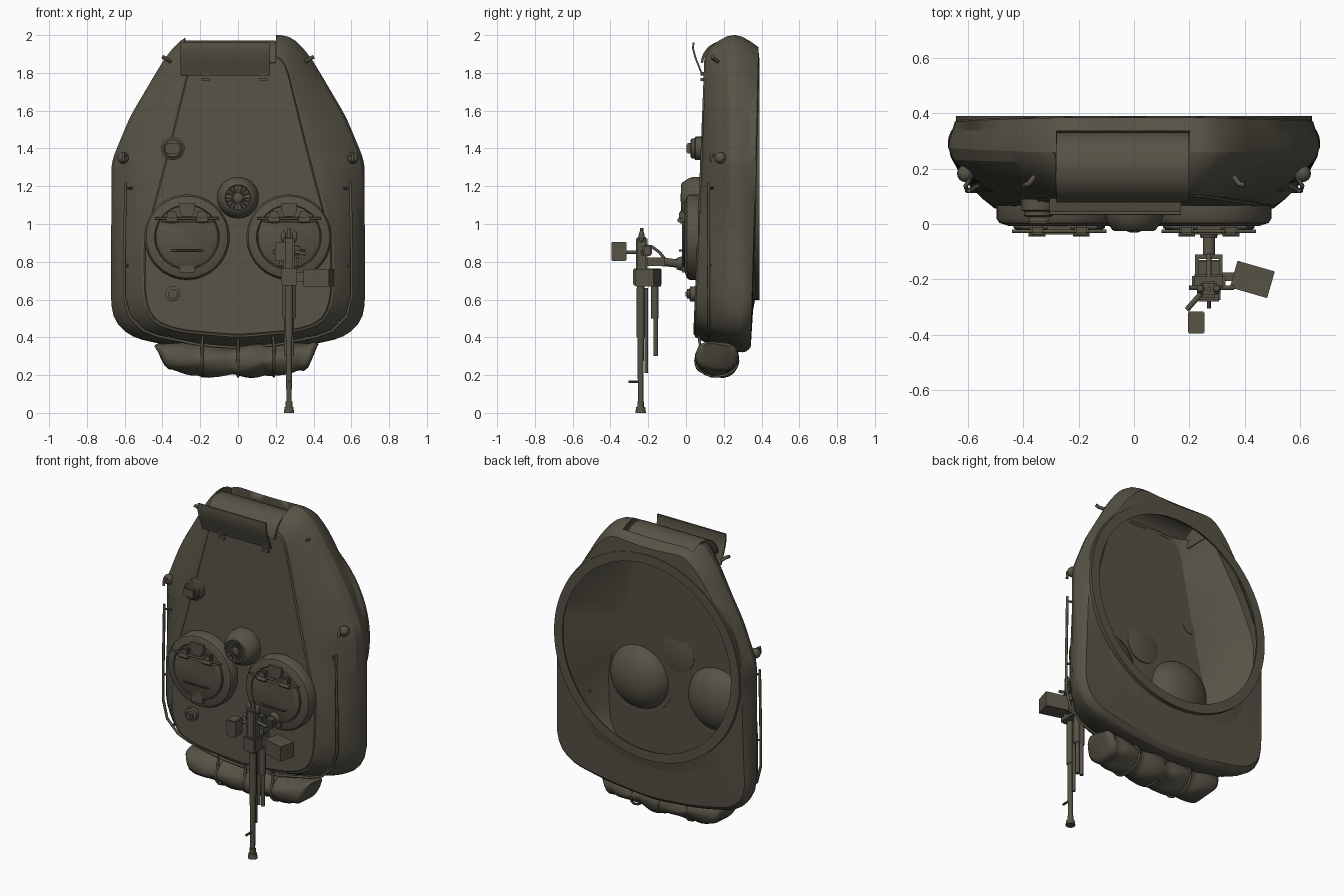
import bpy, bmesh, math
from mathutils import Vector, Matrix
from mathutils.geometry import intersect_line_line_2d as cross2d

cube = bpy.data.objects.get("Cube")
if cube:
    bpy.data.objects.remove(cube, do_unlink=True)

olive = bpy.data.materials.new("olive_drab")
olive.use_nodes = True
olive.diffuse_color = (0.092, 0.085, 0.06, 1)
olive.node_tree.nodes["Principled BSDF"].inputs["Base Color"].default_value = olive.diffuse_color


def finish(name, bm, angle=35):
    bmesh.ops.recalc_face_normals(bm, faces=bm.faces)
    me = bpy.data.meshes.new(name)
    bm.to_mesh(me)
    bm.free()
    me.materials.append(olive)
    me.shade_smooth()
    me.set_sharp_from_angle(angle=math.radians(angle))
    ob = bpy.data.objects.new(name, me)
    bpy.context.collection.objects.link(ob)
    return ob


def loft(name, rings, angle=35):
    bm = bmesh.new()
    rows = [[bm.verts.new(p) for p in ring] for ring in rings]
    n = len(rows[0])
    for a, b in zip(rows, rows[1:]):
        for i in range(n):
            j = (i + 1) % n
            bm.faces.new((a[i], a[j], b[j], b[i]))
    bm.faces.new(rows[0])
    bm.faces.new(rows[-1])
    return finish(name, bm, angle)


def lathe(name, x, z, profile, n=32):
    """Revolve (radius, y) pairs about an axis along y."""
    turn = [2 * math.pi * i / n for i in range(n)]
    return loft(name, [[(x + r * math.cos(t), y, z + r * math.sin(t)) for t in turn] for r, y in profile])


def box(name, c, size, spin=0, bevel=0.0):
    bm = bmesh.new()
    bmesh.ops.create_cube(bm, size=1)
    bmesh.ops.scale(bm, vec=size, verts=bm.verts)
    if bevel:
        bmesh.ops.bevel(bm, geom=bm.edges[:], offset=bevel, segments=2, affect='EDGES')
    bmesh.ops.transform(bm, matrix=Matrix.Translation(c) @ Matrix.Rotation(spin, 4, 'Z'), verts=bm.verts)
    return finish(name, bm)


def rod(name, p, q, r, r2=None, n=14):
    p, q = Vector(p), Vector(q)
    bm = bmesh.new()
    bmesh.ops.create_cone(bm, cap_ends=True, segments=n, radius1=r, radius2=r if r2 is None else r2, depth=(q - p).length)
    rot = (q - p).to_track_quat('Z', 'Y').to_matrix().to_4x4()
    bmesh.ops.transform(bm, matrix=Matrix.Translation((p + q) / 2) @ rot, verts=bm.verts)
    return finish(name, bm)


def ball(name, c, r, scale=(1, 1, 1)):
    bm = bmesh.new()
    bmesh.ops.create_uvsphere(bm, u_segments=16, v_segments=10, radius=r)
    bmesh.ops.scale(bm, vec=scale, verts=bm.verts)
    bmesh.ops.translate(bm, vec=c, verts=bm.verts)
    return finish(name, bm)


def tube(name, pts, r):
    cu = bpy.data.curves.new(name, 'CURVE')
    cu.dimensions, cu.bevel_depth, cu.bevel_resolution, cu.use_fill_caps = '3D', r, 1, True
    sp = cu.splines.new('POLY')
    sp.points.add(len(pts) - 1)
    for point, co in zip(sp.points, pts):
        point.co = (*co, 1)
    cu.materials.append(olive)
    ob = bpy.data.objects.new(name, cu)
    bpy.context.collection.objects.link(ob)
    return ob


# Turret shell: outlines sampled by angle about the ring centre, then lofted
N, ZC = 128, 1.24
ANG = [2 * math.pi * i / N for i in range(N)]


def radii(half):
    pts = [Vector((x, z - ZC)) for x, z in half + [(-x, z) for x, z in reversed(half)]]
    out = []
    for t in ANG:
        far = Vector((math.cos(t), math.sin(t))) * 3
        hits = [cross2d(Vector((0, 0)), far, a, b) for a, b in zip(pts, pts[1:] + pts[:1])]
        out.append(max(h.length for h in hits if h))
    for _ in range(2):
        out = [(out[i - 1] + 2 * out[i] + out[(i + 1) % N]) / 4 for i in range(N)]
    return out


def mix(a, b, t):
    return [p + (q - p) * t for p, q in zip(a, b)]


def grow(a, d):
    return [p + d for p in a]


def tuck(a, d):
    """Shrink an outline, more strongly towards the nose."""
    return [p - d * (1 + 1.6 * max(0, math.sin(t)) ** 6) for p, t in zip(a, ANG)]


def ring(rad, y, slope=0.0):
    pts = [(r * math.cos(t), ZC + r * math.sin(t)) for r, t in zip(rad, ANG)]
    return [(x, y + slope * (z - 0.5), z) for x, z in pts]


top = radii([(0.02, .405), (.3, .43), (.45, .475), (.495, .58), (.5, .9), (.25, 1.87), (.22, 1.9), (.02, 1.9)])
mid = radii([(0.02, .32), (.3, .345), (.57, .4), (.67, .5), (.67, 1.33), (.57, 1.57), (.38, 1.89), (.28, 2.0), (.02, 2.0)])
base = [max(r, .648) for r in tuck(mid, .03)]
hole = [.642] * N
shell = loft("turret_shell", [
    ring(grow(top, -.012), .042, .04), ring(grow(top, -.004), .05, .04), ring(mix(top, mid, .05), .052, .038),
    ring(mix(top, mid, .25), .082, .025), ring(mix(top, mid, .5), .127, .01), ring(mix(top, mid, .77), .19, -.004),
    ring(mix(top, mid, .94), .245, -.016), ring(mid, .295, -.025), ring(tuck(mid, .004), .315, -.012),
    ring(tuck(mid, .015), .333, .005), ring(base, .347, .026), ring(hole, .356, .022), ring(hole, .39),
    ring(grow(hole, -.058), .39), ring(grow(hole, -.053), .375), ring(tuck(mid, .016), .318),
    ring(grow(mid, -.012), .29, -.025), ring(grow(mix(top, mid, .5), -.012), .135, .01),
    ring(grow(top, -.014), .053, .04)], 22)

# Gun slot between the cheeks, closed by a curved mantlet plate and two cheek walls
cutter = box("slot_cutter", (-.04, .21, 2.0), (.48, .25, .2))
cutter.hide_render = True
cutter.hide_set(True)
cut = shell.modifiers.new("gun_slot", 'BOOLEAN')
cut.object, cut.operation, cut.solver = cutter, 'DIFFERENCE', 'EXACT'
arc = [math.radians(a) for a in range(10, 176, 11)]
section = [(r * math.cos(a), r * math.sin(a)) for r, s in ((.128, 1), (.115, -1)) for a in arc[::s]]
loft("mantlet", [[(x, .205 + y, 1.843 + z) for y, z in section] for x in (-.279, .199)])
cheek = [(.11, 1.85), (.11, 1.905), (.145, 1.95), (.2, 1.982), (.26, 1.985), (.31, 1.96), (.34, 1.91), (.34, 1.85)]
for x in (-.284, .2):
    loft("cheek_wall", [[(x + d, y, z) for y, z in cheek] for d in (0, .006)])

# Canvas flap over the slot
flap = [(.035, 1.962), (.032, 1.93), (.045, 1.88), (.065, 1.83), (.082, 1.785)]
outline = flap + [(y + .01, z) for y, z in reversed(flap)]
loft("mantlet_flap", [[(x, y, z) for y, z in outline] for x in (-.305, .17)])
for x in (-.17, .135):
    for z in (1.795, 1.765):
        box("flap_hinge", (x, .088, z), (.04, .02, .018))

# Crew hatches with inner domes
for side, s in (("right", -1), ("left", 1)):
    x, z = .27 * s, .93
    lathe(side + "_hatch_ring", x, z, [(.226, .067), (.226, .02), (.216, .004), (.18, -.008), (.172, -.008), (.168, .002), (.02, .002)], 48)
    lathe(side + "_inner_dome", x, z, [(.21, .045), (.2, .05)] +
          [(.2 * math.cos(a * .15), .05 + .13 * math.sin(a * .15)) for a in range(1, 11)], 32)
    lid = [(x + .165 * math.cos(t), z + min(.165 * math.sin(t), .085)) for t in ANG[::4]]
    loft(side + "_hatch_lid", [[(x + (px - x) * k, y, z + (pz - z) * k) for px, pz in lid]
                               for k, y in ((1, .01), (1, -.014), (.93, -.022))])
    rod(side + "_hinge_bar", (x - .17, -.026, 1.03), (x + .17, -.026, 1.03), .006)
    for dx in (-.08, .08):
        box(side + "_hinge", (x + dx, -.022, 1.035), (.05, .03, .065), bevel=.006)
        rod(side + "_hinge_pin", (x + dx - .03, -.034, 1.02), (x + dx + .03, -.034, 1.02), .012)
    for dz, w, f in ((.148, .048, -1), (-.155, .045, 1)):
        cap = [(x + w * a, z + dz + f * w * b) for a, b in ((-.9, -.7), (.9, -.7), (.9, .2), (.5, .8), (-.5, .8), (-.9, .2))]
        loft(side + "_periscope", [[(px, y, pz) for px, pz in cap] for y in (.02, -.022)])
    tube(side + "_hatch_handle", [(x - .08, -.015, .86), (x - .08, -.035, .86), (x + .08, -.035, .86), (x + .08, -.015, .86)], .005)

# Ventilator with spokes
lathe("ventilator", 0, 1.14, [(.105, .082), (.11, .08), (.11, .04), (.1, .01), (.078, -.022), (.068, -.026), (.064, -.015), (.01, -.015)], 40)
for i in range(16):
    a = math.pi * i / 8
    rod("ventilator_spoke", (.02 * math.cos(a), -.018, 1.14 + .02 * math.sin(a)),
        (.066 * math.cos(a), -.018, 1.14 + .066 * math.sin(a)), .004, n=6)
lathe("ventilator_hub", 0, 1.14, [(.025, -.01), (.025, -.026), (.015, -.03)], 16)

# Roof fittings
lathe("sight_port", -.345, 1.4, [(.062, .09), (.062, .05), (.052, .045), (.052, .03), (.045, .025)], 24)
box("sight_head", (-.345, .02, 1.4), (.075, .035, .055), bevel=.006)
lathe("small_port", -.345, .63, [(.04, .055), (.04, .022), (.025, .018), (.025, .005)], 20)
box("small_port_cap", (-.345, .005, .63), (.025, .015, .025))

# Lifting eyes and side rails
for side, s in (("right", -1), ("left", 1)):
    ball(side + "_side_boss", (.608 * s, .182, 1.35), .031)
    tube(side + "_side_hook", [(.59 * s, .17, 1.36), (.608 * s, .135, 1.37), (.606 * s, .13, 1.33)], .008)
    tube(side + "_front_hook", [(.36 * s, .17, 1.86), (.38 * s, .145, 1.875), (.4 * s, .14, 1.885)], .01)
    rail = [(.595, 1.22), (.603, .8), (.603, .62), (.575, .51), (.5, .435), (.42, .405), (.2, .36), (.0, .345)]
    tube(side + "_rail", [(x * s, .12, z) for x, z in rail], .008)
    for x, z in ((.595, 1.19), (.6, .78), (.54, .47), (.37, .395), (.17, .355)):
        rod(side + "_rail_post", (x * s, .12, z), (x * s * .94, .14, z + (.045 if z < .5 else 0)), .007, n=8)

# Stowed bedroll, pinched by straps and flared at the ends
roll = []
for i in range(41):
    u = i / 20 - 1
    bulge = .86 + .14 * abs(math.sin(math.pi * (u + 1) * 2.15)) ** .6
    bulge *= .8 if abs(u) == 1 else 1
    zc, lump = .273 + .03 * u * u, 1 + .05 * math.sin(u * 9)
    roll.append([((.405 + .03 * math.sin(t)) * u - .008, .163 + .118 * bulge * math.cos(t),
                  zc + .084 * bulge * lump * math.sin(t) + .008 * math.sin(3 * t + u * 7)) for t in ANG[::6]])
loft("bedroll", roll, 60)
for x in (-.19, 0, .19):
    loop = [(x, .163 + .114 * math.cos(t), .276 + .083 * math.sin(t)) for t in ANG[::8]]
    tube("bedroll_strap", loop + loop[:1], .007)
    tube("strap_tail", [(x, .06, .3), (x, .075, .36), (x * .97, .065, .42)], .008)

# Machine gun: barrel, receiver and cradle
GX, GY = .27, -.24
rod("gun_barrel", (GX, GY, .02), (GX, GY, .68), .014, .02)
rod("muzzle_brake", (GX, GY, 0), (GX, GY, .03), .028, .024)
rod("muzzle_collar", (GX, GY, .03), (GX, GY, .06), .018)
rod("barrel_sleeve", (GX, GY, .4), (GX, GY, .66), .022)
rod("front_sight", (GX, GY, .165), (GX, GY - .065, .165), .007, n=8)
rod("gas_tube", (GX, -.21, .21), (GX, -.21, .66), .009)
for dx in (-.015, .015):
    rod("recoil_cylinder", (GX + dx, -.16, .3), (GX + dx, -.16, .5), .012)
    rod("recoil_housing", (GX + dx, -.165, .5), (GX + dx, -.165, .68), .019)
    ball("grip", (GX + dx * 2, -.235, .935), .02, (.7, .8, 1.6))
box("cradle", (GX, -.205, .72), (.085, .15, .09), bevel=.006)
box("receiver", (GX, -.235, .83), (.06, .06, .2), bevel=.008)
box("feed_cover", (GX, -.205, .86), (.12, .05, .06), bevel=.008)
rod("cocking_bar", (GX - .07, -.23, .88), (GX + .09, -.23, .84), .009)
rod("rear_post", (GX, -.235, .92), (GX, -.235, .98), .009)
box("ammo_box", (.427, -.2, .715), (.14, .1, .092), spin=-.28)
box("ammo_bracket", (.345, -.19, .72), (.09, .03, .05))
box("sight_box", (.225, -.355, .855), (.06, .08, .1), bevel=.004)
rod("sight_arm", (.19, -.31, .85), (.26, -.23, .85), .01)

# Gun mount
rod("mount_base", (GX, .0, .79), (GX, -.05, .79), .045, .03)
rod("mount_post", (GX, -.04, .79), (GX, -.12, .8), .022)
box("mount_yoke", (GX, -.118, .8), (.1, .016, .05))
for dx in (-.043, .043):
    box("yoke_arm", (GX + dx, -.16, .8), (.014, .09, .045))
tube("mount_brace", [(GX, -.1, .8), (GX, -.14, .85), (GX, -.18, .88), (GX, -.22, .885)], .009)
